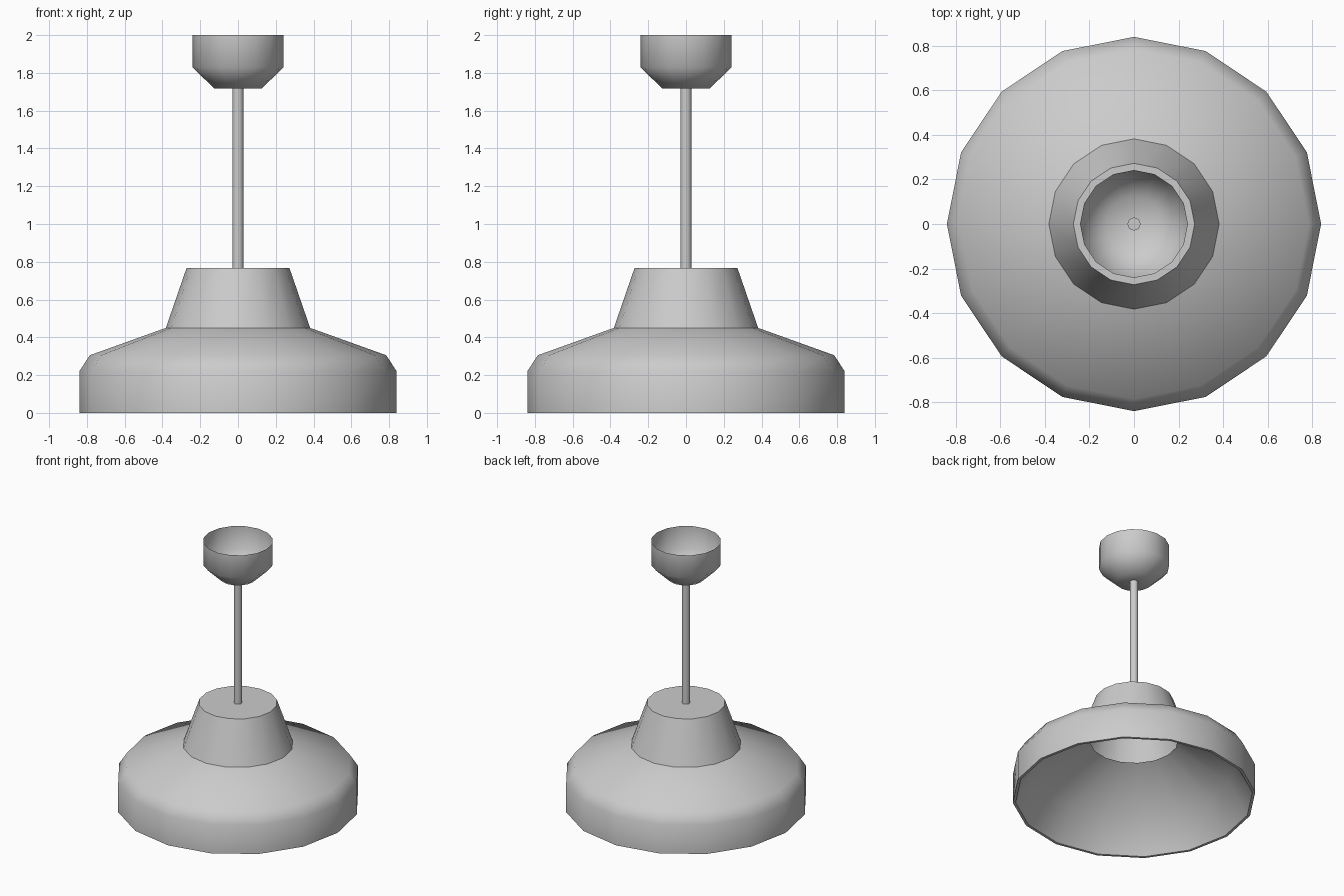
import bpy, bmesh, math

if "Cube" in bpy.data.objects:
    bpy.data.objects.remove(bpy.data.objects["Cube"])

SIDES = 16


def lathe(name, profile, sides=SIDES):
    """Revolve (radius, height) points about z; radius 0 makes a pole."""
    bm = bmesh.new()
    rings = []
    for r, z in profile:
        if r == 0:
            rings.append([bm.verts.new((0, 0, z))] * sides)
        else:
            rings.append([bm.verts.new((r * math.cos(math.tau * i / sides),
                                        r * math.sin(math.tau * i / sides), z))
                          for i in range(sides)])
    for a, b in zip(rings, rings[1:]):
        for i in range(sides):
            j = (i + 1) % sides
            bm.faces.new(list(dict.fromkeys((a[i], a[j], b[j], b[i]))))
    mesh = bpy.data.meshes.new(name)
    bm.to_mesh(mesh)
    bm.free()
    ob = bpy.data.objects.new(name, mesh)
    bpy.context.collection.objects.link(ob)
    bpy.ops.object.select_all(action='DESELECT')
    ob.select_set(True)
    bpy.context.view_layer.objects.active = ob
    bpy.ops.object.shade_smooth_by_angle(angle=math.radians(49))
    return ob


# Lamp shade: inner reflector with a hole, thin rim, rounded outside, tapered hollow neck
lathe("shade", [(0.304, 0.45), (0.69, 0.235), (0.82, 0.0),
                (0.84, 0), (0.84, 0.22), (0.785, 0.305), (0.382, 0.45),
                (0.272, 0.768), (0, 0.768)])

# Hanging rod
lathe("rod", [(0, 0.76), (0.029, 0.76), (0.029, 1.725), (0, 1.725)])

# Ceiling cup, open at the top
lathe("ceiling_cup", [(0, 1.717), (0.125, 1.717), (0.242, 1.83), (0.242, 2.0)])
